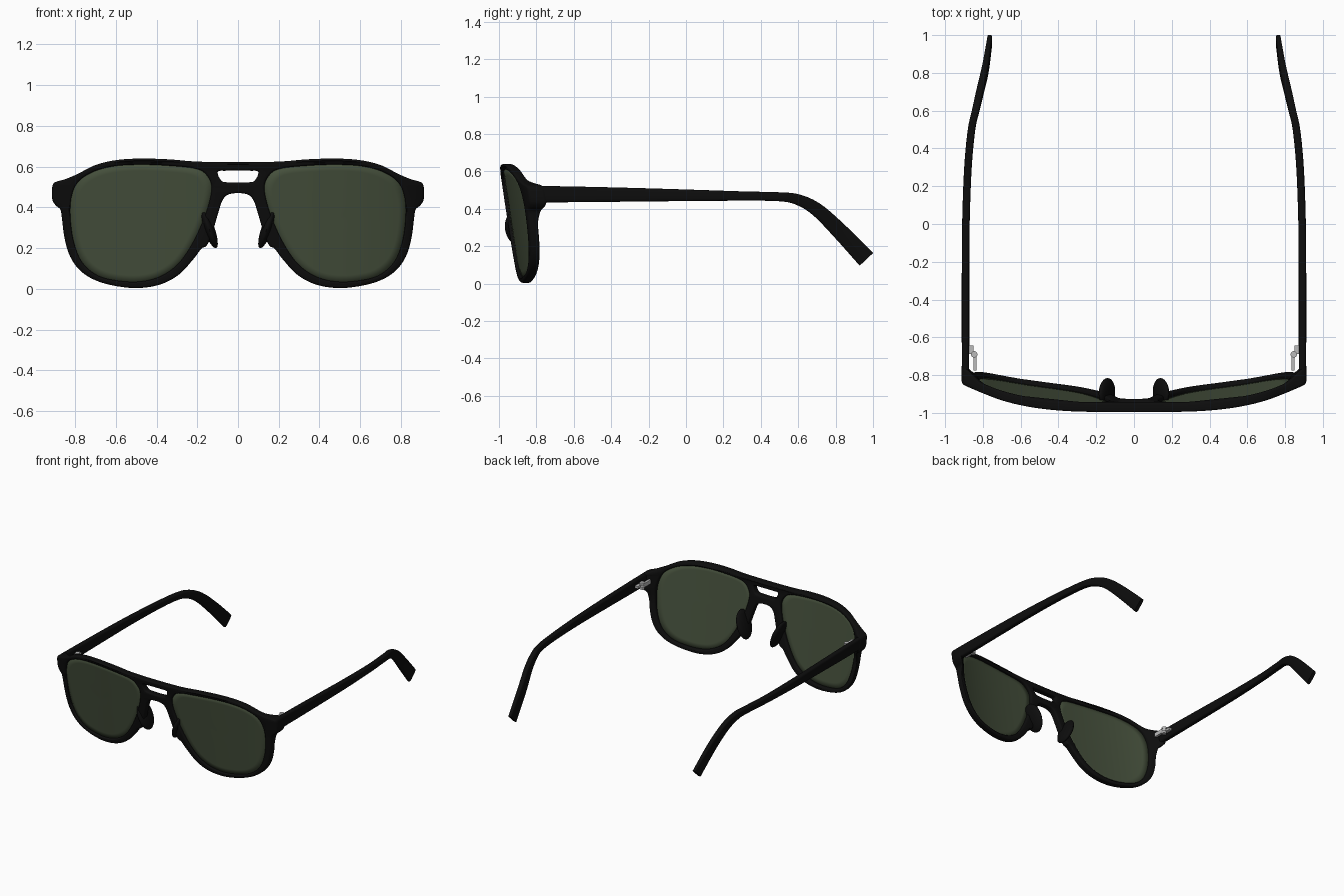
import bpy, bmesh, math
from mathutils import Vector, Matrix

if "Cube" in bpy.data.objects:
    bpy.data.objects.remove(bpy.data.objects["Cube"])


def material(name, rgb):
    m = bpy.data.materials.new(name)
    m.diffuse_color = (*rgb, 1)
    m.use_nodes = True
    m.node_tree.nodes["Principled BSDF"].inputs["Base Color"].default_value = m.diffuse_color
    return m


BLACK = material("black_acetate", (0.004, 0.004, 0.004))
GREEN = material("green_lens", (0.06, 0.08, 0.045))
METAL = material("metal", (0.5, 0.5, 0.5))


def smooth_path(pts, closed=True, n=6):
    """Catmull-Rom through points of any dimension."""
    out, c = [], len(pts)
    for i in range(c if closed else c - 1):
        idx = [i - 1, i, i + 1, i + 2]
        idx = [j % c if closed else min(max(j, 0), c - 1) for j in idx]
        a, b, d, e = (pts[j] for j in idx)
        for k in range(n):
            t = k / n
            out.append(tuple(0.5 * (2 * q + (r - p) * t + (2 * p - 5 * q + 4 * r - s) * t * t
                                    + (3 * q - p - 3 * r + s) * t ** 3)
                             for p, q, r, s in zip(a, b, d, e)))
    if not closed:
        out.append(tuple(pts[-1]))
    return out


def step(a, b, v):
    t = min(max((v - a) / (b - a), 0), 1)
    return t * t * (3 - 2 * t)


def front_y(x, z):
    """Wrapped and tilted front surface."""
    return -1 + 0.128 * (abs(x) / 0.9) ** 3 + 0.15 * (0.64 - z)


def finish(ob, mat, mirror=True, angle=40):
    ob.data.materials.clear()
    ob.data.materials.append(mat)
    bpy.ops.object.select_all(action='DESELECT')
    ob.select_set(True)
    bpy.context.view_layer.objects.active = ob
    bpy.ops.object.shade_smooth_by_angle(angle=math.radians(angle))
    if mirror:
        ob.modifiers.new("mirror", 'MIRROR').use_mirror_merge = False


def from_bmesh(name, bm, mat, angle=40):
    bmesh.ops.recalc_face_normals(bm, faces=bm.faces[:])
    me = bpy.data.meshes.new(name)
    bm.to_mesh(me)
    bm.free()
    ob = bpy.data.objects.new(name, me)
    bpy.context.collection.objects.link(ob)
    finish(ob, mat, True, angle)
    return ob


# Front profiles (x, z), right half
outer = [(0.2, 0.625), (0.34, 0.636), (0.48, 0.64), (0.6, 0.632), (0.7, 0.608), (0.79, 0.563),
         (0.85, 0.538), (0.89, 0.527), (0.909, 0.513), (0.914, 0.475), (0.911, 0.435),
         (0.895, 0.41), (0.872, 0.388), (0.864, 0.34), (0.852, 0.25), (0.825, 0.16),
         (0.775, 0.09), (0.7, 0.042), (0.6, 0.014), (0.49, 0.004), (0.38, 0.022),
         (0.29, 0.07), (0.22, 0.145), (0.18, 0.197), (0.152, 0.215), (0.125, 0.28),
         (0.098, 0.37), (0.076, 0.435), (0.048, 0.463)]
opening = [(0.13, 0.49), (0.148, 0.55), (0.2, 0.588), (0.33, 0.604), (0.48, 0.61), (0.61, 0.602),
           (0.71, 0.575), (0.785, 0.525), (0.818, 0.45), (0.823, 0.35), (0.806, 0.23),
           (0.765, 0.13), (0.69, 0.066), (0.59, 0.04), (0.48, 0.036), (0.38, 0.062),
           (0.29, 0.127), (0.215, 0.24), (0.155, 0.38)]
slot = [(0.06, 0.58), (0.092, 0.579), (0.1, 0.57), (0.09, 0.543), (0.062, 0.524)]


def flip(pts):
    return [(-x, z) for x, z in reversed(pts)]


# Front frame: filled curve with three holes, then wrapped onto the front surface
cu = bpy.data.curves.new("front_frame", 'CURVE')
cu.dimensions, cu.fill_mode = '2D', 'BOTH'
cu.extrude, cu.bevel_depth, cu.bevel_resolution, cu.offset = 0.014, 0.01, 2, -0.01
full_outer = [(0, 0.622)] + outer + [(0, 0.47)] + flip(outer)
for prof in (full_outer, opening, flip(opening), slot + flip(slot)):
    pts = smooth_path(prof)
    sp = cu.splines.new('POLY')
    sp.points.add(len(pts) - 1)
    for p, (x, z) in zip(sp.points, pts):
        p.co = (x, z, 0, 1)
    sp.use_cyclic_u = True
frame = bpy.data.objects.new("front_frame", cu)
bpy.context.collection.objects.link(frame)
bpy.ops.object.select_all(action='DESELECT')
frame.select_set(True)
bpy.context.view_layer.objects.active = frame
bpy.ops.object.convert(target='MESH')
frame = bpy.context.view_layer.objects.active
bm = bmesh.new()
bm.from_mesh(frame.data)
bmesh.ops.remove_doubles(bm, verts=bm.verts[:], dist=0.0003)
for v in bm.verts:
    x, z, d = v.co
    thick = 0.05 + 0.045 * step(0.8, 0.9, abs(x)) * step(0.3, 0.44, z)
    v.co = (x, front_y(x, z) + (0.024 - d) / 0.048 * thick, z)
bmesh.ops.recalc_face_normals(bm, faces=bm.faces[:])
bm.to_mesh(frame.data)
bm.free()
finish(frame, BLACK, False)

# Lenses: concentric rings lying on the wrapped surface
bm = bmesh.new()
rim, cx, cz, rings = smooth_path(opening, n=4), 0.49, 0.34, 8
centre = bm.verts.new((cx, front_y(cx, cz) + 0.022, cz))
prev = None
for r in range(1, rings + 1):
    s = 1.02 * r / rings
    ring = []
    for x, z in rim:
        x, z = cx + (x - cx) * s, cz + (z - cz) * s
        ring.append(bm.verts.new((x, front_y(x, z) + 0.022, z)))
    for i in range(len(ring)):
        a, b = ring[i - 1], ring[i]
        bm.faces.new((centre, a, b) if prev is None else (prev[i - 1], a, b, prev[i]))
    prev = ring
lens = from_bmesh("lenses", bm, GREEN)
sol = lens.modifiers.new("thickness", 'SOLIDIFY')
sol.thickness, sol.offset = 0.012, 0

# Nose pads: flattened ellipsoids along the nose edge
bm = bmesh.new()
mat = (Matrix.Translation((0.143, -0.892, 0.298)) @ Matrix.Rotation(math.radians(20), 4, 'Y')
       @ Matrix.Rotation(math.radians(8), 4, 'X') @ Matrix.Diagonal((0.027, 0.076, 0.105, 1)))
bmesh.ops.create_uvsphere(bm, u_segments=24, v_segments=16, radius=1, matrix=mat)
from_bmesh("nose_pads", bm, BLACK)

# Temples: rounded section swept along the arm (x, y, z, height, width)
arm = [(0.892, -0.79, 0.478, 0.088, 0.038), (0.892, -0.6, 0.477, 0.084, 0.04),
       (0.892, -0.3, 0.475, 0.074, 0.04), (0.89, 0, 0.472, 0.062, 0.04),
       (0.879, 0.3, 0.468, 0.05, 0.04), (0.86, 0.5, 0.464, 0.048, 0.04),
       (0.838, 0.6, 0.448, 0.058, 0.04), (0.815, 0.7, 0.395, 0.072, 0.039),
       (0.787, 0.82, 0.282, 0.086, 0.036), (0.764, 0.965, 0.13, 0.1, 0.026)]
path = smooth_path(arm, closed=False, n=5)
bm = bmesh.new()
prev = None
for i, (x, y, z, h, w) in enumerate(path):
    a, b = path[max(i - 1, 0)], path[min(i + 1, len(path) - 1)]
    t = Vector((0, b[1] - a[1], b[2] - a[2])).normalized()
    up = Vector((0, -t.z, t.y))
    ring = []
    for k in range(20):
        c, s = math.cos(k * math.tau / 20), math.sin(k * math.tau / 20)
        u = math.copysign(abs(c) ** 0.5, c) * w / 2
        v = math.copysign(abs(s) ** 0.5, s) * h / 2
        ring.append(bm.verts.new(Vector((x + u, y, z)) + up * v))
    if prev is None:
        bm.faces.new(ring)
    else:
        for k in range(20):
            bm.faces.new((prev[k - 1], prev[k], ring[k], ring[k - 1]))
    prev = ring
bm.faces.new(prev)
from_bmesh("temples", bm, BLACK, 50)

# Hinges: three-knuckle barrel with a leaf to the frame and one to the temple
bm = bmesh.new()
for z in (0.46, 0.477, 0.494):
    bmesh.ops.create_cone(bm, cap_ends=True, segments=20, radius1=0.017, radius2=0.017,
                          depth=0.015, matrix=Matrix.Translation((0.846, -0.69, z)))
for loc, size in (((0.842, -0.735, 0.477), (0.018, 0.08, 0.03)),
                  ((0.862, -0.665, 0.477), (0.026, 0.045, 0.018))):
    bmesh.ops.create_cube(bm, size=1, matrix=Matrix.Translation(loc) @ Matrix.Diagonal((*size, 1)))
from_bmesh("hinges", bm, METAL)
